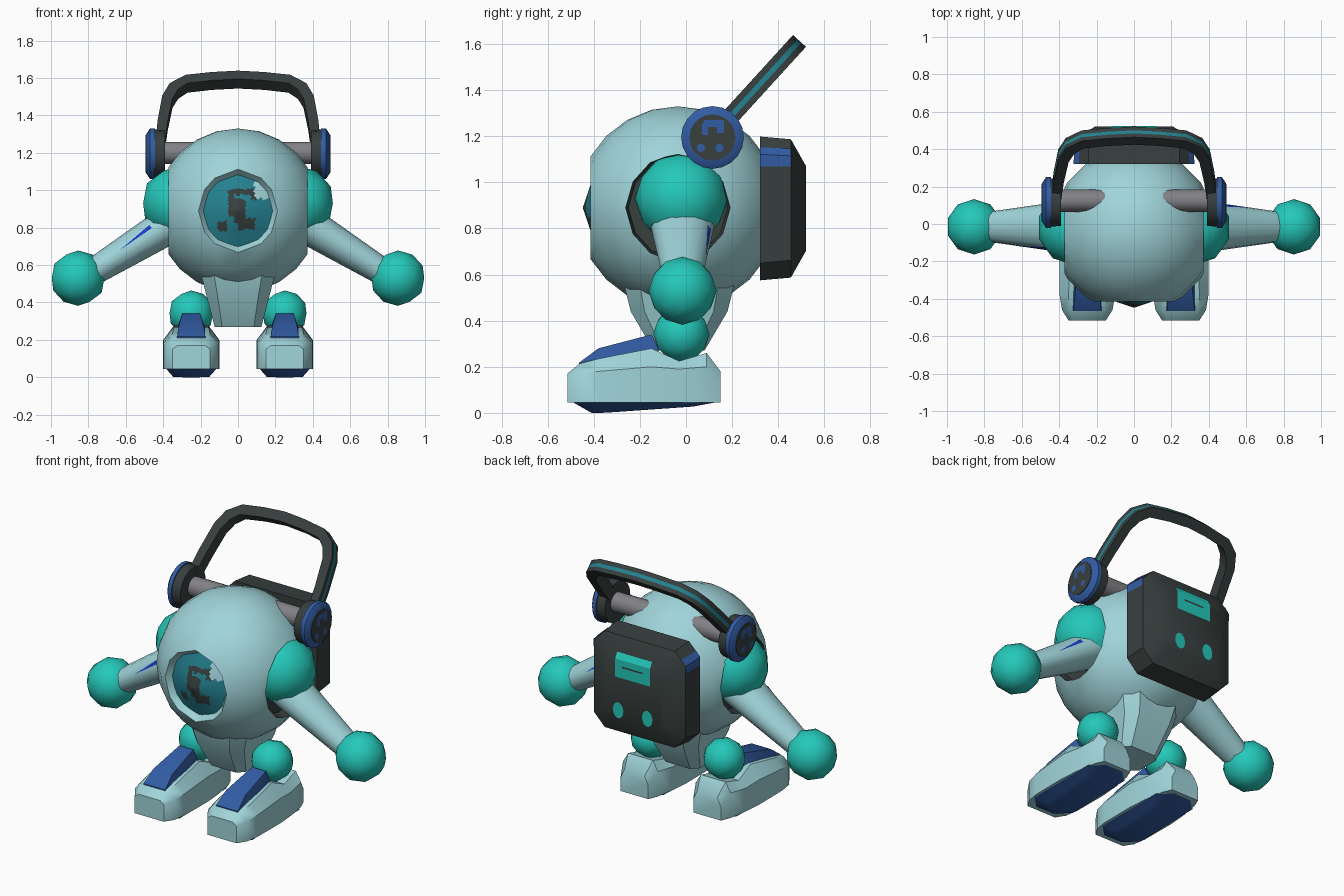
import bpy, bmesh, math
from mathutils import Vector, Matrix

if "Cube" in bpy.data.objects:
    bpy.data.objects.remove(bpy.data.objects["Cube"])


def mat(name, r, g, b):
    m = bpy.data.materials.new(name)
    m.diffuse_color = (r, g, b, 1)
    m.use_nodes = True
    m.node_tree.nodes["Principled BSDF"].inputs["Base Color"].default_value = m.diffuse_color
    return m


LIGHT = mat("pale_blue", .35, .66, .70)
TEAL = mat("bright_teal", .018, .58, .49)
BLUE = mat("blue", .032, .107, .37)
DARK = mat("charcoal", .038, .050, .048)
GLASS = mat("deep_teal", .017, .22, .28)
GREY = mat("grey", .22, .22, .24)
INK = mat("stripe_blue", .012, .045, .55)


def finish(name, bm, *mats):
    bmesh.ops.recalc_face_normals(bm, faces=bm.faces)
    me = bpy.data.meshes.new(name)
    bm.to_mesh(me)
    bm.free()
    for m in mats:
        me.materials.append(m)
    ob = bpy.data.objects.new(name, me)
    bpy.context.collection.objects.link(ob)
    return ob


def loft(name, rings, *mats, rule=None):
    """Skin closed rings of points; rule(ring, side) picks the material."""
    bm = bmesh.new()
    vs = [[bm.verts.new(p) for p in ring] for ring in rings]
    n = len(rings[0])
    for i in range(len(vs) - 1):
        for j in range(n):
            k = (j + 1) % n
            f = bm.faces.new((vs[i][j], vs[i][k], vs[i + 1][k], vs[i + 1][j]))
            if rule:
                f.material_index = rule(i, j)
    bm.faces.new(vs[0])
    bm.faces.new(vs[-1])
    return finish(name, bm, *mats)


def ball(name, pos, r, m):
    bm = bmesh.new()
    bmesh.ops.create_icosphere(bm, subdivisions=2, radius=r,
                               matrix=Matrix.Translation(pos))
    return finish(name, bm, m)


def plate(name, pts, m):
    bm = bmesh.new()
    bm.faces.new([bm.verts.new(p) for p in pts])
    return finish(name, bm, m)


def disc_x(x, y, z, r, n=20):
    return [(x, y + r * math.cos(2 * math.pi * i / n), z + r * math.sin(2 * math.pi * i / n))
            for i in range(n)]


def octagon(hx, hy, c, cy=0):
    pts = [(hx, hy - c), (hx - c, hy), (c - hx, hy), (-hx, hy - c),
           (-hx, c - hy), (c - hx, -hy), (hx - c, -hy), (hx, c - hy)]
    return [(x, y + cy) for x, y in pts]


# Round body, cut flat at the front and both sides, with recessed openings
bm = bmesh.new()
bmesh.ops.create_uvsphere(bm, u_segments=20, v_segments=12, radius=.44,
                          matrix=Matrix.Translation((0, -.035, .89)))
for normal, dist, depth, rim, index in (((1, 0, 0), .372, .06, .012, 1),
                                        ((-1, 0, 0), .372, .06, .012, 1),
                                        ((0, -1, 0), .415, .04, .03, 0)):
    no = Vector(normal)
    cut = bmesh.ops.bisect_plane(bm, geom=bm.verts[:] + bm.edges[:] + bm.faces[:],
                                 plane_co=no * dist, plane_no=no, clear_outer=True)
    edges = [e for e in cut['geom_cut'] if isinstance(e, bmesh.types.BMEdge)]
    cap = bmesh.ops.edgeloop_fill(bm, edges=edges)['faces']
    bmesh.ops.recalc_face_normals(bm, faces=bm.faces)
    sides = bmesh.ops.inset_region(bm, faces=cap, thickness=rim)['faces']
    for v in cap[0].verts:
        v.co -= no * depth
    for f in cap + sides:
        f.material_index = index
finish("body", bm, LIGHT, DARK)

# Domed window, painted by face position
marks = ((-.05, .10, .975, 1.005), (-.05, -.02, .86, .98), (-.02, .04, .83, .955),
         (.07, .10, .95, .98), (.0, .09, .79, .85), (-.11, -.06, .785, .835))


def window_mark(x, z):
    if x > .09 and z > .955:
        return 2
    return int(any(a < x < b and c < z < d for a, b, c, d in marks))


def dome_y(r):
    return -.448 + r * .34 if r < .1 else -.414 + (r - .1) * .40


bm = bmesh.new()
SEG, RINGS = 48, 15
rows = [[bm.verts.new((r * math.cos(a), dome_y(r), .89 + r * math.sin(a)))
         for a in [2 * math.pi * j / SEG for j in range(SEG)]]
        for r in [.197 * (i + .05) / RINGS for i in range(RINGS + 1)]]
bm.faces.new(rows[0])
for i in range(RINGS):
    for j in range(SEG):
        k = (j + 1) % SEG
        f = bm.faces.new((rows[i][j], rows[i][k], rows[i + 1][k], rows[i + 1][j]))
        c = f.calc_center_median()
        f.material_index = window_mark(c.x, c.z)
finish("window", bm, GLASS, DARK, LIGHT)

# Tapered pelvis
loft("pelvis", [[(x, y, z) for x, y in octagon(hx, hy, c, cy)] for z, hx, hy, c, cy in
                ((.56, .20, .24, .07, -.03), (.44, .17, .21, .06, -.03),
                 (.27, .125, .11, .04, -.03))], LIGHT)


def arm_point(s, t, ang, grow=0):
    """Point on the oval tapered arm; s is the side, t runs shoulder to hand."""
    a = .14 - .06 * t + grow
    b = .102 - .03 * t + grow
    u, v = a * math.cos(ang), b * math.sin(ang)
    return (s * (.36 + .42 * t + .53 * v), -.015 + u, .82 - .26 * t + .85 * v)


for s, side in ((-1, "left"), (1, "right")):
    # Arms
    ball(side + "_shoulder", (s * .315, -.02, .93), .202, TEAL)
    loft(side + "_arm", [[arm_point(s, t, 2 * math.pi * j / 16) for j in range(16)]
                         for t in (0, 1)], LIGHT)
    ball(side + "_hand", (s * .855, -.015, .53), .148, TEAL)
    stripe = [(.62, 16), (.2, 20), (.2, 34)]
    plate(side + "_arm_stripe",
          [arm_point(s, t, math.radians(d if s > 0 else 180 - d), .003) for t, d in stripe], INK)

    # Hips and feet
    ball(side + "_hip", (s * .25, -.02, .342), .122, TEAL)
    cx = s * .25
    foot = ((-.515, .10, .15, .17, .075), (-.46, .135, .17, .215, .095),
            (-.38, .148, .18, .235, .10), (-.15, .150, .20, .28, .09),
            (-.03, .14, .19, .225, .09), (.09, .12, .20, .26, .085), (.15, .095, .13, .18, .07))
    loft(side + "_foot", [[(cx - w, y, .045), (cx - w, y, mid), (cx - tw, y, top),
                           (cx + tw, y, top), (cx + w, y, mid), (cx + w, y, .045)]
                          for y, w, mid, top, tw in foot], LIGHT)
    loft(side + "_tongue", [[(cx - .08, y, lo), (cx - w, y, hi), (cx + w, y, hi), (cx + .08, y, lo)]
                            for y, lo, hi, w in ((-.465, .19, .217, .075), (-.38, .20, .28, .065),
                                                 (-.15, .25, .34, .048), (-.12, .22, .28, .048))],
         BLUE)
    loft(side + "_sole",
         [[(cx + x, y, .046) for x, y in octagon(.135, .31, .075, -.18)],
          [(cx + x, y, max(0, .0 + (y + .36) * .07)) for x, y in octagon(.095, .22, .06, -.19)]],
         BLUE)

    # Headphone cup with its mounting tube
    cy, cz = .115, 1.195
    loft(side + "_ear_pad", [disc_x(s * x, cy, cz, r) for x, r in ((.39, .125), (.455, .13))], DARK)
    loft(side + "_ear_ring", [disc_x(s * x, cy, cz, r) for x, r in
                              ((.445, .136), (.47, .136), (.492, .102))], BLUE)
    loft(side + "_ear_cap", [disc_x(s * x, cy, cz, .1) for x in (.488, .495)], DARK)
    for n, (y0, y1, z0, z1) in enumerate(((-.04, .05, .045, .075), (-.045, -.02, .01, .06),
                                          (.02, .05, .02, .06))):
        plate(f"{side}_cap_bar_{n}", [(s * .498, cy + y, cz + z) for y, z in
                                      ((y0, z0), (y1, z0), (y1, z1), (y0, z1))], BLUE)
    for n, y in enumerate((-.05, .03)):
        plate(f"{side}_cap_dot_{n}", disc_x(s * .498, cy + y, cz - .045, .018, 10), BLUE)
    loft(side + "_tube", [disc_x(s * x, .125, 1.2, .06, 14) for x in (.14, .41)], GREY)

# Headband: arch leaning backwards, teal line along its outer face
half = ((.44, .06, .39, .06), (.43, .20, .375, .20), (.405, .38, .35, .36), (.365, .47, .32, .425),
        (.28, .53, .27, .47), (.14, .55, .14, .49))
arch = [(-a, b, -c, d) for a, b, c, d in half] + [(0, .56, 0, .50)] + list(half[::-1])


def lean(x, t, w):
    return (x, .115 + .674 * t + .739 * w, 1.2 + .739 * t - .674 * w)


loft("headband", [[lean(xo, to, w) for w in (-.038, -.011, .011, .038)] +
                  [lean(xi, ti, w) for w in (.038, -.038)] for xo, to, xi, ti in arch],
     DARK, GLASS, rule=lambda i, j: int(j == 1))

# Backpack with sloped back edges and blue side bands
loft("backpack", [[(x, y, z) for x, z in octagon(hx, hz, c, .887)] for y, hx, hz, c in
                  ((.32, .32, .312, .075), (.455, .315, .30, .075), (.52, .21, .185, .04))], DARK)
for s in (-1, 1):
    plate("backpack_band", [(s * .323, .322, 1.07), (s * .318, .455, 1.07),
                            (s * .318, .455, 1.115), (s * .323, .322, 1.122)], BLUE)
    plate("backpack_band_top", [(s * .323, .322, 1.122), (s * .318, .455, 1.11),
                                (s * .288, .455, 1.147), (s * .295, .322, 1.152)], BLUE)
    # Lower round lights
    plate("backpack_light", [(s * .1 + .036 * math.cos(a), .524, .755 + .05 * math.sin(a))
                             for a in [2 * math.pi * i / 14 for i in range(14)]], TEAL)
# Upper panel, folded over the sloped edge
plate("backpack_panel", [(-.12, .524, .96), (.12, .524, .96), (.12, .524, 1.072),
                         (-.12, .524, 1.072)], TEAL)
plate("backpack_panel_top", [(-.12, .524, 1.072), (.12, .524, 1.072), (.12, .505, 1.107),
                             (-.12, .505, 1.107)], TEAL)
plate("backpack_slot", [(-.07, .527, 1.025), (.07, .527, 1.025), (.07, .527, 1.035),
                        (-.07, .527, 1.035)], DARK)

# Smooth shading with crisp edges
for ob in bpy.context.collection.objects:
    ob.select_set(True)
    bpy.context.view_layer.objects.active = ob
bpy.ops.object.shade_smooth_by_angle(angle=math.radians(38))
